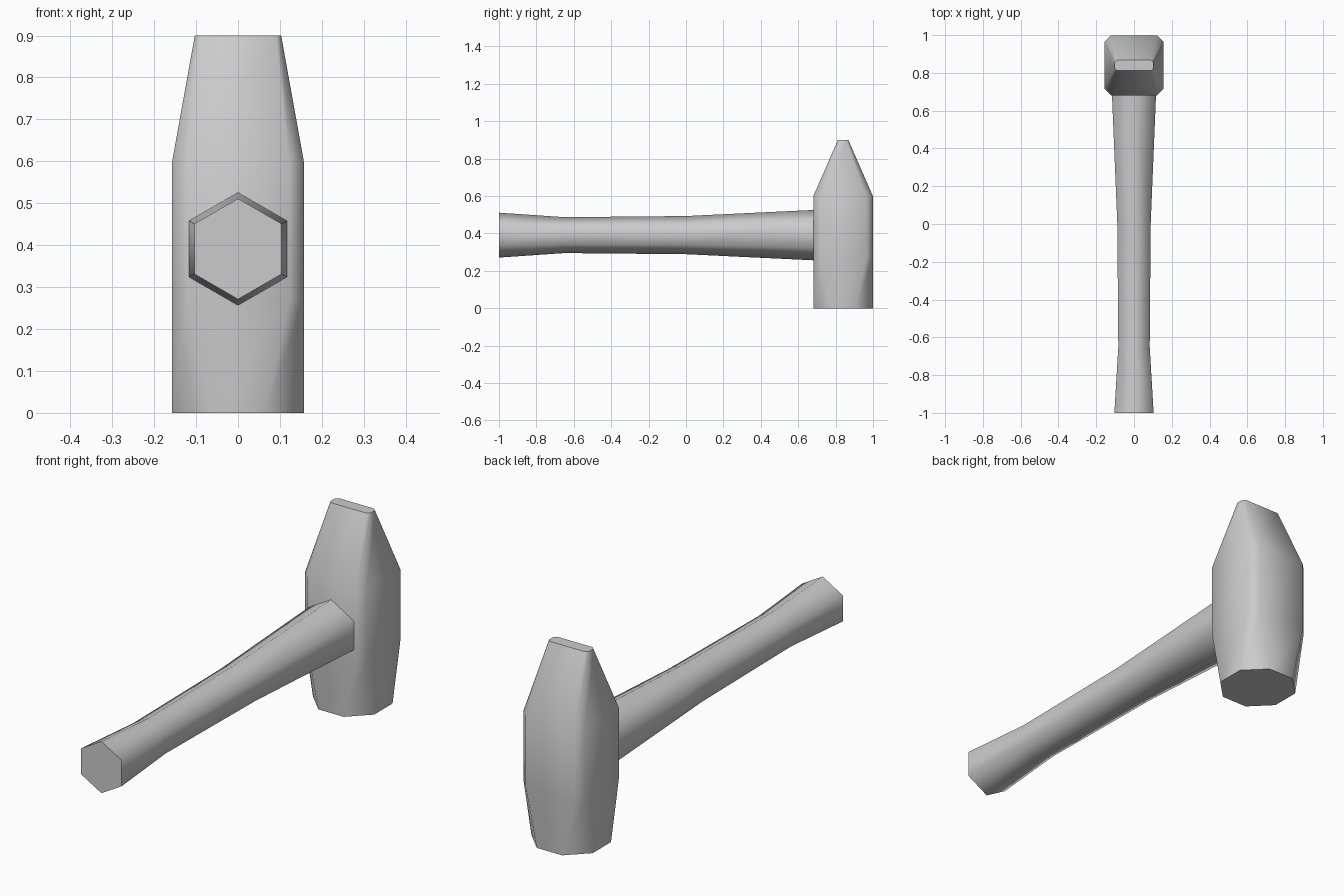
import bpy, bmesh, math
from mathutils import Vector

cube = bpy.data.objects.get("Cube")
if cube:
    bpy.data.objects.remove(cube, do_unlink=True)

grey = bpy.data.materials.new("plain_grey")
grey.use_nodes = True
colour = (0.6, 0.6, 0.6, 1)
grey.diffuse_color = colour
grey.node_tree.nodes["Principled BSDF"].inputs["Base Color"].default_value = colour


def loft(name, rings):
    """Skin a stack of matching rings and cap both ends."""
    bm = bmesh.new()
    loops = [[bm.verts.new(p) for p in ring] for ring in rings]
    n = len(loops[0])
    for a, b in zip(loops, loops[1:]):
        for i in range(n):
            j = (i + 1) % n
            bm.faces.new((a[i], a[j], b[j], b[i]))
    bm.faces.new(loops[0])
    bm.faces.new(loops[-1])
    bmesh.ops.recalc_face_normals(bm, faces=bm.faces)
    mesh = bpy.data.meshes.new(name)
    bm.to_mesh(mesh)
    bm.free()
    mesh.materials.append(grey)
    obj = bpy.data.objects.new(name, mesh)
    bpy.context.collection.objects.link(obj)
    bpy.ops.object.select_all(action="DESELECT")
    obj.select_set(True)
    bpy.context.view_layer.objects.active = obj
    bpy.ops.object.shade_smooth_by_angle(angle=math.radians(63))
    return obj


def chamfered_ring(z, hx, hy, cut, cy=0.84):
    """Rectangle with its four corners cut off, at height z."""
    pts = []
    for sx, sy in ((1, 1), (-1, 1), (-1, -1), (1, -1)):
        pair = [(sx * hx, sy * (hy - cut)), (sx * (hx - cut), sy * hy)]
        pts += pair if sx * sy > 0 else pair[::-1]
    return [Vector((x, cy + y, z)) for x, y in pts]


def hex_ring(y, radius, cz):
    """Hexagon standing on a corner, across the handle."""
    angles = [math.radians(90 + 60 * i) for i in range(6)]
    return [Vector((radius * math.cos(a), y, cz + radius * math.sin(a))) for a in angles]


# Head: octagonal striking face, square body, tapered wedge top
loft("hammer_head", [
    chamfered_ring(0, 0.157, 0.159, 0.092),
    chamfered_ring(0.27, 0.157, 0.159, 0.035),
    chamfered_ring(0.6, 0.157, 0.159, 0.035),
    chamfered_ring(0.9, 0.103, 0.028, 0.013),
])

# Handle: waisted hexagonal bar
loft("handle", [
    hex_ring(-1, 0.12, 0.391),
    hex_ring(-0.65, 0.096, 0.391),
    hex_ring(0, 0.102, 0.391),
    hex_ring(0.69, 0.135, 0.391),
])
